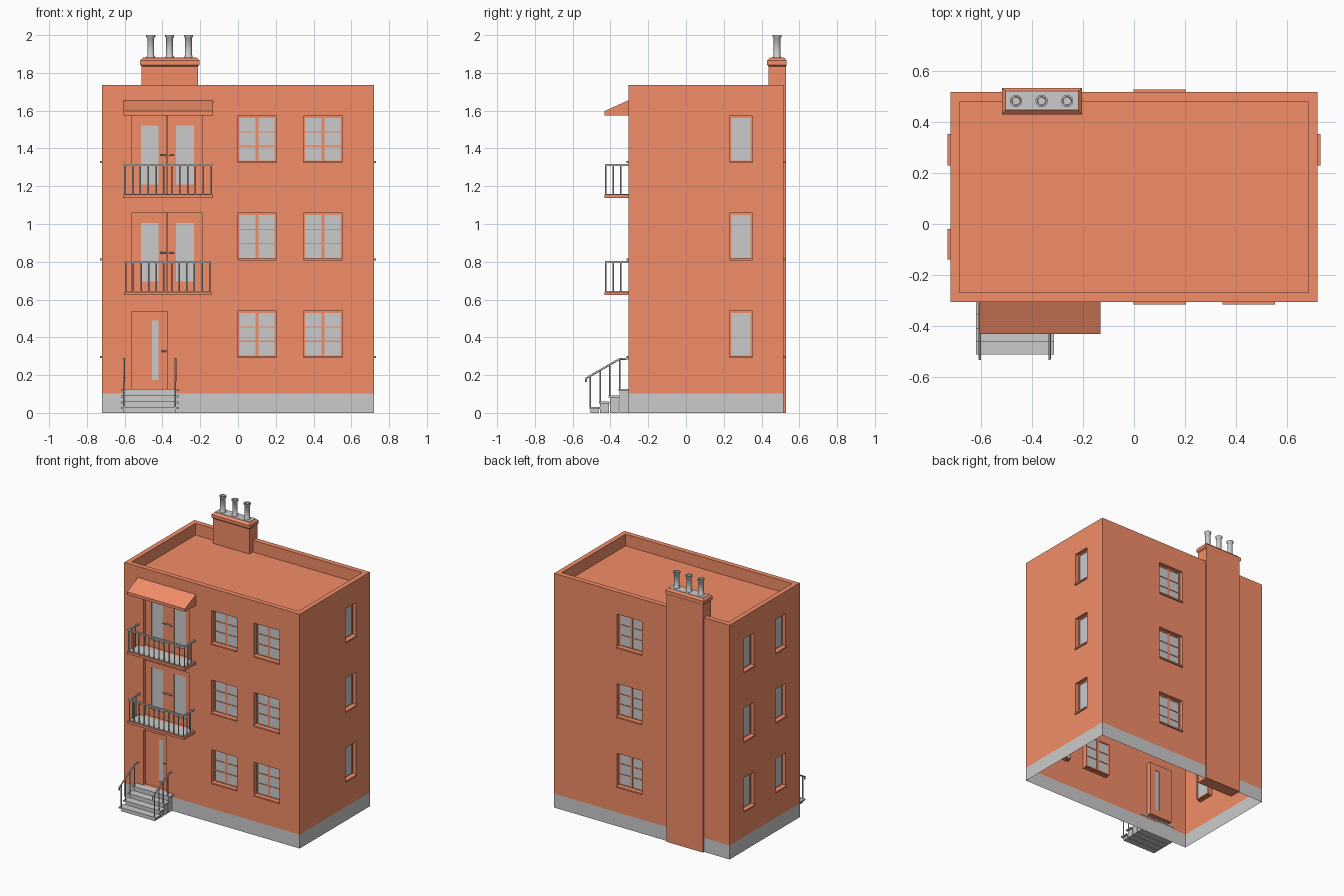
import bpy, bmesh, math
from mathutils import Matrix, Vector

if "Cube" in bpy.data.objects:
    bpy.data.objects.remove(bpy.data.objects["Cube"])

brick = bpy.data.materials.new("brick_orange")
brick.diffuse_color = (0.9, 0.27, 0.14, 1)
brick.use_nodes = True
brick.node_tree.nodes["Principled BSDF"].inputs["Base Color"].default_value = brick.diffuse_color
I = Matrix.Identity(4)
parts = {}


def part(name, mat=None):
    if name not in parts:
        parts[name] = (bmesh.new(), mat)
    return parts[name][0]


def box(bm, x, y, z, M=I):
    c = Vector([(a + b) / 2 for a, b in (x, y, z)])
    s = [b - a for a, b in (x, y, z)]
    bmesh.ops.create_cube(bm, size=1, matrix=M @ Matrix.Translation(c) @ Matrix.Diagonal((*s, 1)))


def rod(bm, a, b, r=0.004, n=8):
    a, b = Vector(a), Vector(b)
    d = b - a
    bmesh.ops.create_cone(bm, cap_ends=True, segments=n, radius1=r, radius2=r, depth=d.length,
                          matrix=Matrix.Translation((a + b) / 2) @ d.to_track_quat('Z', 'Y').to_matrix().to_4x4())


def face(bm, pts, M=I):
    return bm.faces.new([bm.verts.new(M @ Vector(p)) for p in pts])


def prism(bm, yz, x0, x1):
    f = face(bm, [(x0, y, z) for y, z in yz])
    ext = bmesh.ops.extrude_face_region(bm, geom=[f], use_keep_orig=True)["geom"]
    bmesh.ops.translate(bm, vec=(x1 - x0, 0, 0), verts=[v for v in ext if isinstance(v, bmesh.types.BMVert)])
    bmesh.ops.recalc_face_normals(bm, faces=bm.faces[:])


X, YF, YB, TOP, PL = 0.72, -0.305, 0.517, 1.737, 0.103
REC = 0.025
FLOORS = [0.294, 0.811, 1.326]
WH = 0.246


def wall(M, u0, u1, holes):
    """Wall sheet with recessed openings, in a frame where it faces local -y."""
    bm = part("walls", brick)
    us = sorted({u0, u1, *[v for h in holes for v in h[:2]]})
    zs = sorted({PL, TOP, *[v for h in holes for v in h[2:]]})
    for a, b in zip(us, us[1:]):
        for c, d in zip(zs, zs[1:]):
            m, n = (a + b) / 2, (c + d) / 2
            if not any(h[0] < m < h[1] and h[2] < n < h[3] for h in holes):
                face(bm, [(a, 0, c), (b, 0, c), (b, 0, d), (a, 0, d)], M)
    for a, b, c, d in holes:
        r = REC + 0.012
        face(bm, [(a, 0, c), (a, r, c), (a, r, d), (a, 0, d)], M)
        face(bm, [(b, 0, d), (b, r, d), (b, r, c), (b, 0, c)], M)
        face(bm, [(a, 0, c), (b, 0, c), (b, r, c), (a, r, c)], M)
        face(bm, [(a, r, d), (b, r, d), (b, 0, d), (a, 0, d)], M)
    face(part("plinth"), [(u0, 0, 0), (u1, 0, 0), (u1, 0, PL), (u0, 0, PL)], M)


def leaf(kind, M, x0, x1, z0, z1, gx0, gx1, gz0, gz1, bars=0):
    """Frame around one pane of glass, with optional glazing bars."""
    bm, y = part(kind + "_frames", brick), (REC, REC + 0.012)
    box(bm, (x0, gx0), y, (z0, z1), M)
    box(bm, (gx1, x1), y, (z0, z1), M)
    box(bm, (gx0, gx1), y, (z0, gz0), M)
    box(bm, (gx0, gx1), y, (gz1, z1), M)
    for i in range(bars):
        z = gz0 + (gz1 - gz0) * (i + 1) / (bars + 1)
        box(bm, (gx0, gx1), y, (z - 0.003, z + 0.003), M)
    box(part(kind + "_glass"), (gx0, gx1), (REC + 0.004, REC + 0.008), (gz0, gz1), M)


def window(M, u0, u1, z, double):
    t, b = z + WH, 0.01
    if double:
        m = (u0 + u1) / 2
        leaf("window", M, u0, m, z, t, u0 + b, m - 0.008, z + b, t - b, 2)
        leaf("window", M, m, u1, z, t, m + 0.008, u1 - b, z + b, t - b, 2)
    else:
        leaf("window", M, u0, u1, z, t, u0 + b, u1 - b, z + b, t - b)
    box(part("window_sills", brick), (u0, u1), (-0.01, REC), (z - 0.004, z + 0.007), M)


def place(x, y, deg):
    return Matrix.Translation((x, y, 0)) @ Matrix.Rotation(math.radians(deg), 4, 'Z')


# Four walls with their window columns; the front also has door openings
DOORS = [(-0.562, -0.372, 0.127, 0.538), (-0.562, -0.187, 0.643, 1.058), (-0.562, -0.187, 1.158, 1.575)]
sides = [(place(0, YF, 0), -X, X, [(-0.002, 0.204), (0.346, 0.553)], True, DOORS),
         (place(X, 0, 90), YF, YB, [(0.23, 0.352)], False, []),
         (place(0, YB, 180), -X, X, [(-0.204, 0.002)], True, []),
         (place(-X, 0, -90), -YB, -YF, [(-0.352, -0.23), (0.02, 0.14)], False, [])]
for M, u0, u1, cols, double, doors in sides:
    wall(M, u0, u1, [(a, b, z, z + WH) for a, b in cols for z in FLOORS] + doors)
    for a, b in cols:
        for z in FLOORS:
            window(M, a, b, z, double)

# Parapet and sunken flat roof
bm = part("roof", brick)
RZ = 1.65
outer = [(-X, YF), (X, YF), (X, YB), (-X, YB)]
inner = [(-0.684, -0.268), (0.684, -0.268), (0.684, 0.479), (-0.684, 0.479)]
for i in range(4):
    j = (i + 1) % 4
    face(bm, [(*outer[i], TOP), (*outer[j], TOP), (*inner[j], TOP), (*inner[i], TOP)])
    face(bm, [(*inner[i], TOP), (*inner[j], TOP), (*inner[j], RZ), (*inner[i], RZ)])
face(bm, [(*p, RZ) for p in inner])

# Doors with lever handles
F = sides[0][0]


def handle(x0, x1, z, rose):
    bm, y = part("door_handles"), YF + REC
    rod(bm, (rose, y, z), (rose, y - 0.018, z), 0.005)
    rod(bm, (x0, y - 0.016, z), (x1, y - 0.016, z), 0.004)


a, b, c, d = DOORS[0]
leaf("door", F, a, b, c, d, -0.454, -0.42, 0.175, 0.488)
handle(-0.406, -0.378, 0.326, -0.382)
for a, b, c, d in DOORS[1:]:
    m = (a + b) / 2
    leaf("door", F, a, m - 0.001, c, d, -0.514, -0.42, c + 0.052, d - 0.053)
    leaf("door", F, m + 0.001, b, c, d, -0.329, -0.232, c + 0.052, d - 0.053)
    handle(-0.412, m - 0.008, c + 0.205, m - 0.012)
    handle(m + 0.008, -0.338, c + 0.205, m + 0.012)

# Balconies: slab, floor, balusters and handrail
for n, (x0, x1, z) in enumerate([(-0.604, -0.14, 0.623), (-0.61, -0.132, 1.138)]):
    yf, top = -0.432, z + 0.18
    box(part("balcony_slabs", brick), (x0, x1), (yf, YF), (z, z + 0.018))
    box(part("balcony_floors"), (x0 + 0.012, x1 - 0.012), (yf + 0.012, YF), (z + 0.016, z + 0.021))
    bm = part("balcony_railings")
    l, r, f = x0 + 0.01, x1 - 0.01, yf + 0.008
    for i in range(12):
        x = l + (r - l) * i / 11
        rod(bm, (x, f, z + 0.015), (x, f, top - 0.004))
    for x in (l, r):
        for y in (-0.385, -0.345):
            rod(bm, (x, y, z + 0.015), (x, y, top - 0.004))
        box(bm, (x - 0.006, x + 0.006), (f - 0.006, YF), (top - 0.01, top))
    box(bm, (l - 0.006, r + 0.006), (f - 0.006, f + 0.006), (top - 0.01, top))

# Sloping canopy over the top balcony
prism(part("canopy", brick), [(YF, 1.655), (-0.432, 1.597), (-0.432, 1.575), (YF, 1.575)], -0.607, -0.132)

# Entrance steps with overhanging treads
treads = [(-0.357, 0.127), (-0.409, 0.092), (-0.46, 0.06), (-0.512, 0.03)]
for y, z in treads:
    box(part("step_treads"), (-0.62, -0.313), (y, y + 0.056), (z - 0.01, z))
    box(part("step_risers"), (-0.605, -0.328), (y + 0.006, y + 0.052), (0, z - 0.01))

# Stair railings
bm = part("stair_railings")
for x in (-0.604, -0.331):
    path = [(x, YF, 0.287), (x, -0.352, 0.285), (x, -0.529, 0.183), (x, -0.529, 0.164)]
    for p, q in zip(path, path[1:]):
        rod(bm, p, q, 0.005)
    for y, z in treads:
        y += 0.006
        rod(bm, (x, y, z - 0.005), (x, y, 0.285 + (y + 0.352) * 0.576))

# Chimney stack with flared cap
bm = part("chimney", brick)
rects = [(-0.51, -0.212, 0.438, 0.53, 0), (-0.51, -0.212, 0.438, 0.53, 1.835),
         (-0.518, -0.204, 0.43, 0.533, 1.843), (-0.518, -0.204, 0.43, 0.533, 1.866),
         (-0.504, -0.218, 0.446, 0.521, 1.88)]
rings = [[bm.verts.new(p) for p in ((a, c, z), (b, c, z), (b, d, z), (a, d, z))] for a, b, c, d, z in rects]
for p, q in zip(rings, rings[1:]):
    for i in range(4):
        j = (i + 1) % 4
        bm.faces.new((p[i], p[j], q[j], q[i]))
bm.faces.new(rings[0][::-1])
bm.faces.new(rings[-1])
box(part("chimney_top"), (-0.502, -0.22), (0.448, 0.519), (1.872, 1.882))

# Hollow chimney pots, revolved from a profile
bm = part("chimney_pots")
profile = [(0.022, 1.88), (0.022, 1.888), (0.018, 1.894), (0.018, 1.985), (0.024, 1.99),
           (0.024, 2.0), (0.017, 2.0), (0.015, 1.9), (0.0001, 1.9)]
N = 20
for x in (-0.462, -0.362, -0.262):
    rings = [[bm.verts.new((x + r * math.cos(k * math.tau / N), 0.482 + r * math.sin(k * math.tau / N), z))
              for k in range(N)] for r, z in profile]
    for p, q in zip(rings, rings[1:]):
        for k in range(N):
            j = (k + 1) % N
            bm.faces.new((p[k], p[j], q[j], q[k]))

# Turn every part into an object
for name, (bm, mat) in parts.items():
    if name in ("walls", "plinth", "roof"):
        bmesh.ops.remove_doubles(bm, verts=bm.verts[:], dist=1e-5)
    me = bpy.data.meshes.new(name)
    bm.to_mesh(me)
    bm.free()
    if mat:
        me.materials.append(mat)
    ob = bpy.data.objects.new(name, me)
    bpy.context.collection.objects.link(ob)
    if name in ("chimney_pots", "stair_railings", "balcony_railings", "door_handles"):
        bpy.context.view_layer.objects.active = ob
        ob.select_set(True)
        bpy.ops.object.shade_smooth_by_angle(angle=math.radians(50))
        ob.select_set(False)
